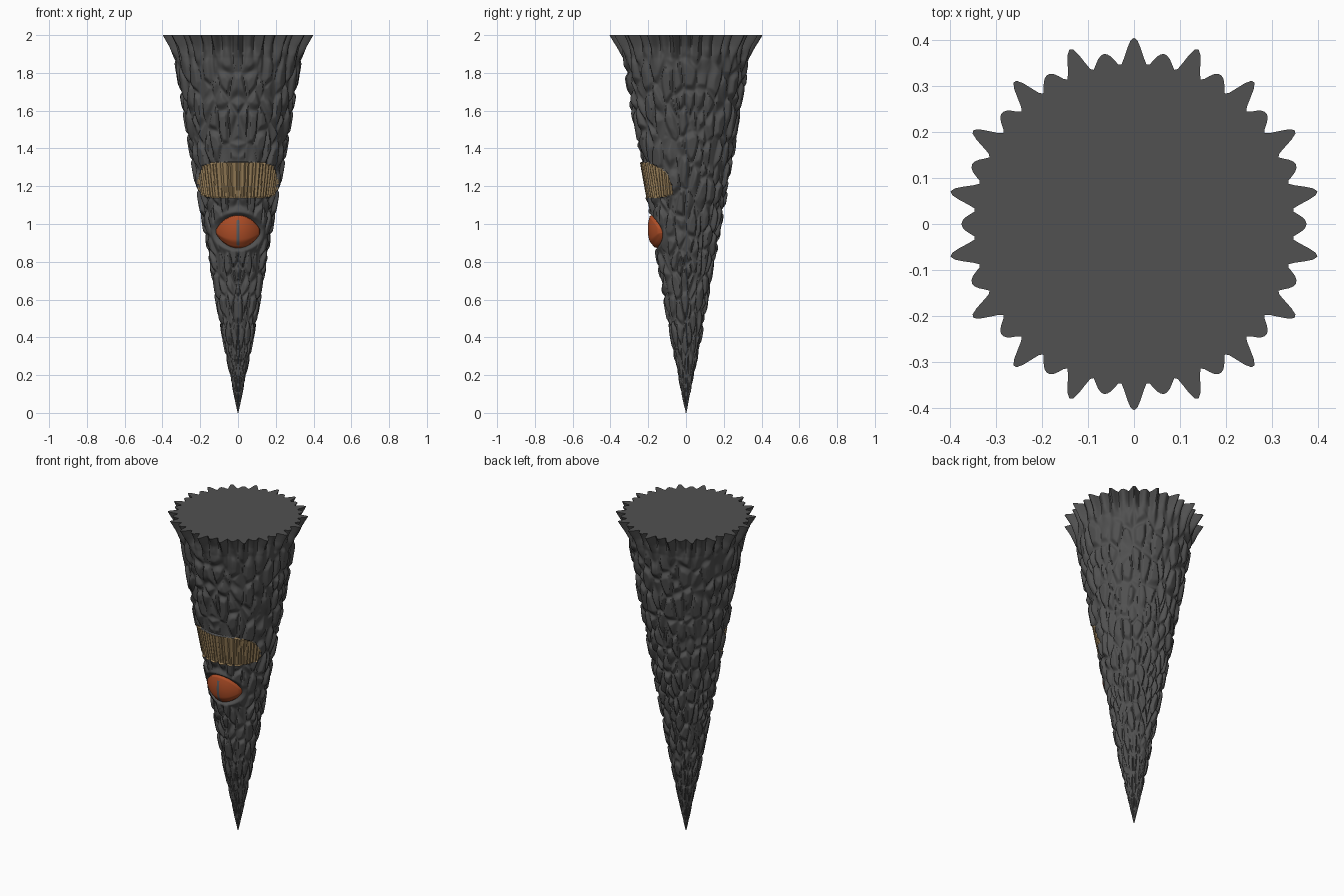
import bpy, math
from mathutils import noise, Vector

if "Cube" in bpy.data.objects:
    bpy.data.objects.remove(bpy.data.objects["Cube"])

NA, NZ = 320, 320          # body resolution: around, up


def material(name, rgb):
    m = bpy.data.materials.new(name)
    m.diffuse_color = (*rgb, 1)
    m.use_nodes = True
    m.node_tree.nodes["Principled BSDF"].inputs["Base Color"].default_value = m.diffuse_color
    return m


grey = material("dark grey bark", (0.082, 0.082, 0.082))
tan = material("tan brow", (0.32, 0.215, 0.10))
orange = material("orange eye", (0.42, 0.075, 0.02))
slit = material("slate pupil", (0.10, 0.105, 0.115))


def make(name, verts, faces, mats, idx, angle=50):
    me = bpy.data.meshes.new(name)
    me.from_pydata(verts, [], faces)
    for m in mats:
        me.materials.append(m)
    me.polygons.foreach_set("material_index", idx)
    ob = bpy.data.objects.new(name, me)
    bpy.context.collection.objects.link(ob)
    bpy.ops.object.select_all(action='DESELECT')
    ob.select_set(True)
    bpy.context.view_layer.objects.active = ob
    bpy.ops.object.shade_smooth_by_angle(angle=math.radians(angle))
    return ob


def smooth(a, b, x):
    t = min(1, max(0, (x - a) / (b - a)))
    return t * t * (3 - 2 * t)


# outer silhouette of the cone (height, radius)
PROFILE = [(0, 0.002), (0.04, 0.011), (0.2, 0.045), (0.4, 0.086), (0.6, 0.122),
           (0.8, 0.157), (1.0, 0.192), (1.2, 0.228), (1.4, 0.263), (1.6, 0.296),
           (1.8, 0.328), (1.88, 0.345), (1.94, 0.37), (2.0, 0.405)]


def radius(z):
    for (z0, r0), (z1, r1) in zip(PROFILE, PROFILE[1:]):
        if z <= z1:
            return r0 + (r1 - r0) * (z - z0) / (z1 - z0)
    return PROFILE[-1][1]


EYE_Z, EYE_W, EYE_H = 0.96, 0.12, 0.09


def in_brow(a, z):
    """a is the angle away from the front, in radians"""
    k = a / math.radians(71)
    if k >= 1:
        return False
    s = math.sqrt(1 - k ** 4)
    return 1.165 - 0.027 * s < z < 1.165 + 0.163 * s


def surface(a, z):
    """Radius of the scaly body, mirrored left to right"""
    r = radius(z)
    # long staggered bark scales, smaller toward the tip
    R = (18 + 12 * smooth(0.2, 1.5, z)) / math.tau
    v = z / 0.085 - 1.25 * z * z
    p = Vector((R * math.sin(a), -R * math.cos(a), v * 0.9))
    d = noise.voronoi(p)[0]
    scale = smooth(0.0, 0.42, d[1] - d[0])
    depth = 0.021 * smooth(0.0, 1.3, z + 0.25)
    # ragged teeth at the rim
    tooth = (0.5 + 0.5 * math.cos(36 * a)) ** 0.8
    big = 0.75 + 0.25 * math.cos(18 * a)
    rim = smooth(1.78, 1.98, z)
    bump = depth * (1 - scale) * (1 - rim)
    bump += rim * (0.06 * smooth(1.75, 2.0, z) * (1 - tooth * big))
    # fibrous brow
    if in_brow(a, z):
        bump = 0.006 + 0.007 * (0.5 + 0.5 * math.cos(72 * a + 2 * noise.noise(p * 0.6)))
    # eye socket with a lid ridge around it
    x, dz = r * math.sin(a), z - EYE_Z
    if a < 1.5:
        e = math.hypot(x / (EYE_W + 0.01), dz / (EYE_H + 0.005))
        bump = bump * smooth(0.95, 1.5, e) + 0.03 * (1 - smooth(0.8, 1.12, e))
    return max(0.0015, r - min(bump, 0.7 * r))


# body: rings of displaced points plus flat cap
verts, faces, idx = [], [], []
for j in range(NZ + 1):
    z = 2 * j / NZ
    half = [surface(math.tau * i / NA, z) for i in range(NA // 2 + 1)]
    for i in range(NA):
        t = math.tau * i / NA
        r = half[min(i, NA - i)]
        verts.append((r * math.sin(t), -r * math.cos(t), z))
for j in range(NZ):
    z = 2 * (j + 0.5) / NZ
    for i in range(NA):
        k = (i + 1) % NA
        faces.append((j * NA + i, j * NA + k, (j + 1) * NA + k, (j + 1) * NA + i))
        a = math.tau * min(i + 0.5, NA - i - 0.5) / NA
        idx.append(1 if in_brow(a, z) else 0)
top, n = NZ * NA, len(verts)
verts += [(0, 0, 2), (0, 0, 0)]
for i in range(NA):
    k = (i + 1) % NA
    faces += [(top + i, top + k, n), (k, i, n + 1)]
    idx += [0, 0]
make("horn_body", verts, faces, [grey, tan], idx)

# almond eye: bulging patch with a vertical slit pupil
NU, NV = 32, 24
verts, faces, idx = [], [], []
for j in range(NV + 1):
    v = -1 + 2 * j / NV
    for i in range(NU + 1):
        u = -1 + 2 * i / NU
        x = EYE_W * u
        z = EYE_Z + EYE_H * v * max(0.03, 1 - u * u) ** 0.75
        edge = 0.184 + 0.06 * (z - EYE_Z)
        bulge = 0.018 * (1 - u * u) * (1 - v * v)
        if abs(v) == 1 or abs(u) == 1:
            edge -= 0.025            # tuck the rim into the socket
        y = -math.sqrt(edge ** 2 - x * x) - bulge
        if abs(v) > 0.5:
            y += 0.015 * smooth(0.5, 1, -v)
        verts.append((x, y, z))
for j in range(NV):
    for i in range(NU):
        a = j * (NU + 1) + i
        faces.append((a, a + 1, a + NU + 2, a + NU + 1))
        u, v = abs(-1 + 2 * (i + 0.5) / NU), -1 + 2 * (j + 0.5) / NV
        idx.append(1 if u < 0.06 and -0.87 < v < 0.7 else 0)
make("eye", verts, faces, [orange, slit], idx, 80)
